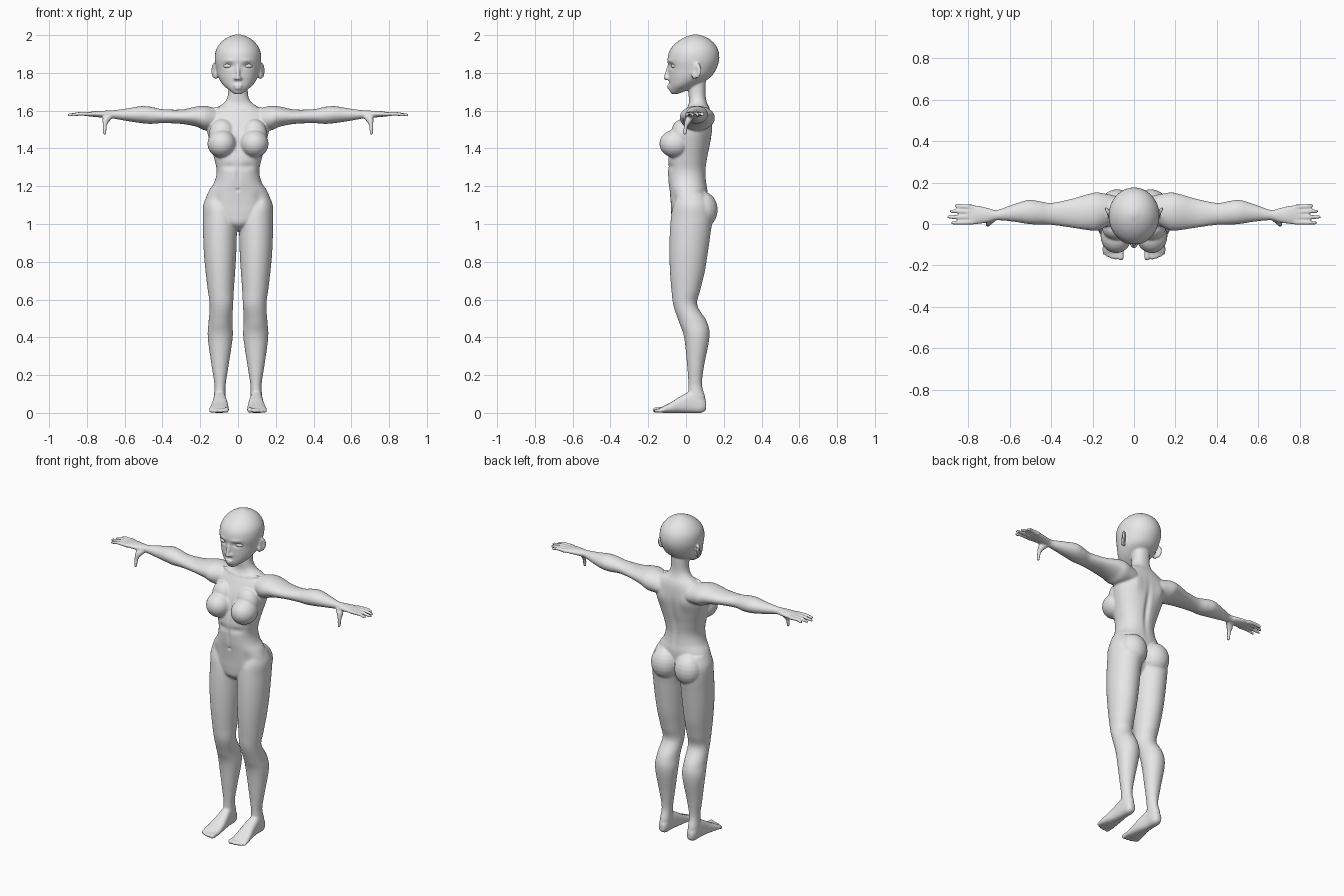
import bpy, bmesh, math
from mathutils import Vector, Matrix

grey = bpy.data.materials.new("plain_grey")
grey.diffuse_color = (0.8, 0.8, 0.8, 1)


def loft(bm, axis, secs, power=2.0, n=36, sub=6):
    """Skin rounded rings: section = (position, lo, hi, lo, hi) in axis order."""
    S = [Vector(s) for s in secs]
    S = [2 * S[0] - S[1]] + S + [2 * S[-1] - S[-2]]
    fine = []
    for i in range(1, len(S) - 2):
        a, b, c, d = S[i - 1:i + 3]
        for k in range(sub):
            t = k / sub
            fine.append(0.5 * (2 * b + (c - a) * t + (2 * a - 5 * b + 4 * c - d) * t * t
                               + (3 * b - a - 3 * c + d) * t ** 3))
    fine.append(S[-2])
    rings = []
    for t, a0, a1, b0, b1 in fine:
        ring = []
        for k in range(n):
            ang = 2 * math.pi * k / n
            c, s = math.cos(ang), math.sin(ang)
            u = (a0 + a1) / 2 + (a1 - a0) / 2 * math.copysign(abs(c) ** (2 / power), c)
            v = (b0 + b1) / 2 + (b1 - b0) / 2 * math.copysign(abs(s) ** (2 / power), s)
            ring.append(bm.verts.new({'x': (t, u, v), 'y': (u, t, v), 'z': (u, v, t)}[axis]))
        rings.append(ring)
    for r, q in zip(rings, rings[1:]):
        for k in range(n):
            bm.faces.new((r[k], r[(k + 1) % n], q[(k + 1) % n], q[k]))
    bm.faces.new(rings[0][::-1])
    bm.faces.new(rings[-1])


def ball(bm, loc, rad, rot=0.0, seg=24):
    M = Matrix.Translation(loc) @ Matrix.Rotation(rot, 4, 'Z') @ Matrix.Diagonal((*rad, 1))
    bmesh.ops.create_uvsphere(bm, u_segments=seg, v_segments=seg // 2, radius=1, matrix=M)


def chain(bm, *pts):
    """Tapered rounded limb through points (x, y, z, radius)."""
    for a, b in zip(pts, pts[1:]):
        a, b = Vector(a), Vector(b)
        steps = max(2, int((b - a).xyz.length / 0.005))
        for k in range(steps + 1):
            x, y, z, r = a.lerp(b, k / steps)
            ball(bm, (x, y, z), (r, r, r), seg=12)


bm = bmesh.new()

# leg
loft(bm, 'z', [
    (.03, .07, .125, .03, .10), (.08, .066, .128, .012, .102), (.15, .065, .125, .013, .085),
    (.25, .05, .14, .006, .096), (.40, .028, .16, -.01, .124), (.48, .03, .156, -.037, .112),
    (.57, .026, .15, -.067, .06), (.65, .022, .16, -.077, .076), (.75, .015, .172, -.085, .10),
    (.85, .009, .181, -.088, .116), (.95, .006, .185, -.086, .13), (1.03, .004, .186, -.08, .14),
    (1.10, .02, .184, -.07, .13), (1.16, .05, .16, -.05, .10)])
# foot and toes
loft(bm, 'y', [
    (.107, .08, .115, .015, .06), (.08, .068, .127, 0, .09), (.03, .065, .13, 0, .115),
    (-.03, .055, .136, 0, .087), (-.08, .05, .146, 0, .056), (-.12, .048, .151, 0, .036),
    (-.138, .052, .149, .003, .026)], power=2.6)
for x, tip, r in ((.063, -.177, .015), (.088, -.174, .0115), (.108, -.169, .011),
                  (.126, -.161, .0105), (.143, -.15, .010)):
    chain(bm, (x, -.11, .018, r), (x, tip + r, r, r))
# arm and palm
loft(bm, 'x', [
    (.09, .01, .13, 1.50, 1.605), (.17, -.03, .152, 1.495, 1.625), (.22, -.03, .145, 1.515, 1.622),
    (.30, -.018, .122, 1.53, 1.606), (.40, -.004, .102, 1.534, 1.608), (.46, -.003, .111, 1.53, 1.62),
    (.51, 0, .116, 1.534, 1.624), (.58, .011, .096, 1.544, 1.613), (.66, .018, .068, 1.558, 1.602),
    (.70, .008, .076, 1.562, 1.60), (.75, 0, .088, 1.566, 1.598), (.79, -.003, .092, 1.57, 1.593),
    (.81, .003, .086, 1.574, 1.59)])
# fingers and thumb
for y, dy, tip in ((.083, .006, .868), (.059, .003, .892), (.034, 0, .904), (.008, -.003, .885)):
    chain(bm, (.78, y, 1.582, .012), (.84, y + dy / 2, 1.584, .0105), (tip - .009, y + dy, 1.577, .009))
chain(bm, (.675, .03, 1.572, .016), (.70, .012, 1.55, .019), (.705, 0, 1.525, .0115),
      (.706, -.006, 1.48, .0095))
# breast, buttock, collarbone
ball(bm, (.086, -.058, 1.425), (.076, .083, .074))
ball(bm, (.084, -.02, 1.475), (.07, .06, .08))
ball(bm, (.081, .088, 1.075), (.084, .08, .096))
chain(bm, (.018, .006, 1.604, .008), (.07, .014, 1.61, .008), (.12, .035, 1.618, .006))
# ear
ball(bm, (.127, .058, 1.812), (.009, .026, .042), rot=-.45)
ball(bm, (.119, .045, 1.79), (.012, .016, .024))

# mirror the paired parts
dup = bmesh.ops.duplicate(bm, geom=bm.verts[:] + bm.edges[:] + bm.faces[:])["geom"]
for v in (g for g in dup if isinstance(g, bmesh.types.BMVert)):
    v.co.x *= -1


def even(rows):
    return [(z, -w, w, y0, y1) for z, w, y0, y1 in rows]


# torso and neck
loft(bm, 'z', even([
    (.965, .03, -.03, .06), (1.0, .09, -.07, .085), (1.05, .15, -.078, .105), (1.10, .178, -.08, .112),
    (1.17, .157, -.086, .115), (1.22, .126, -.093, .108), (1.28, .113, -.096, .105),
    (1.35, .127, -.094, .114), (1.42, .146, -.082, .128), (1.50, .165, -.055, .138),
    (1.57, .165, -.02, .135), (1.61, .125, .003, .126), (1.64, .075, .015, .112),
    (1.68, .054, .014, .104), (1.75, .052, .01, .105)]), power=2.2)
# head
loft(bm, 'z', even([
    (1.688, .018, -.077, -.045), (1.705, .042, -.086, 0), (1.735, .078, -.088, .06),
    (1.775, .103, -.091, .128), (1.82, .115, -.092, .16), (1.87, .123, -.098, .176),
    (1.92, .117, -.086, .171), (1.96, .092, -.052, .147), (1.987, .058, -.01, .11),
    (2.003, .015, .035, .065)]))
# nose, nostril wings, lips
chain(bm, (0, -.089, 1.84, .009), (0, -.105, 1.785, .011), (0, -.107, 1.772, .012))
for s in (1, -1):
    ball(bm, (.012 * s, -.096, 1.771), (.01, .012, .009), seg=12)
ball(bm, (0, -.086, 1.733), (.027, .014, .007))
ball(bm, (0, -.086, 1.719), (.022, .013, .008))
bmesh.ops.recalc_face_normals(bm, faces=bm.faces[:])

# fuse everything into one smooth skin
mesh = bpy.data.meshes.new("body")
bm.to_mesh(mesh)
bm.free()
body = bpy.data.objects.new("body", mesh)
bpy.context.collection.objects.link(body)
bpy.context.view_layer.objects.active = body
body.select_set(True)
fuse = body.modifiers.new("fuse", 'REMESH')
fuse.mode = 'VOXEL'
fuse.voxel_size = 0.006
soften = body.modifiers.new("soften", 'SMOOTH')
soften.factor = 0.5
soften.iterations = 4
for m in ("fuse", "soften"):
    bpy.ops.object.modifier_apply(modifier=m)

# soft dents and bumps: centre, reach, push (paired left and right)
sculpt = [
    ((.052, -.085, 1.838), (.026, .03, .013), (0, .014, 0)),     # eye socket
    ((.05, -.09, 1.865), (.03, .03, .008), (0, -.004, 0)),       # brow
    ((.138, .05, 1.812), (.012, .011, .02), (-.006, 0, 0)),      # ear hollow
    ((0, .125, 1.36), (.016, .04, .13), (0, -.012, 0)),          # spine groove
    ((.095, .14, 1.50), (.04, .04, .06), (0, .012, 0)),          # shoulder blade
    ((0, -.095, 1.26), (.009, .03, .06), (0, .006, 0)),          # belly line
    ((0, -.09, 1.18), (.008, .03, .008), (0, .008, 0)),          # navel
    ((.05, -.09, 1.305), (.045, .04, .018), (0, .007, 0)),       # under the ribs
    ((.11, -.07, 1.13), (.025, .04, .04), (0, .007, 0)),         # hip hollow
    ((0, -.08, 1.42), (.01, .04, .06), (0, .008, 0)),            # breastbone
]
for v in body.data.vertices:
    side = -1 if v.co.x < 0 else 1
    p = Vector((abs(v.co.x), v.co.y, v.co.z))
    move = Vector()
    for c, r, d in sculpt:
        e = sum(((p[i] - c[i]) / r[i]) ** 2 for i in range(3))
        if e < 9:
            move += Vector(d) * math.exp(-e)
    v.co += Vector((move.x * side, move.y, move.z))

# eyes
parts = [body]
for s, label in ((1, "left_eye"), (-1, "right_eye")):
    eb = bmesh.new()
    ball(eb, (.052 * s, -.055, 1.836), (.028, .024, .014), rot=.35 * s)
    me = bpy.data.meshes.new(label)
    eb.to_mesh(me)
    eb.free()
    eye = bpy.data.objects.new(label, me)
    bpy.context.collection.objects.link(eye)
    parts.append(eye)

for ob in parts:
    ob.data.materials.clear()
    ob.data.materials.append(grey)
    for f in ob.data.polygons:
        f.use_smooth = True
        f.material_index = 0
